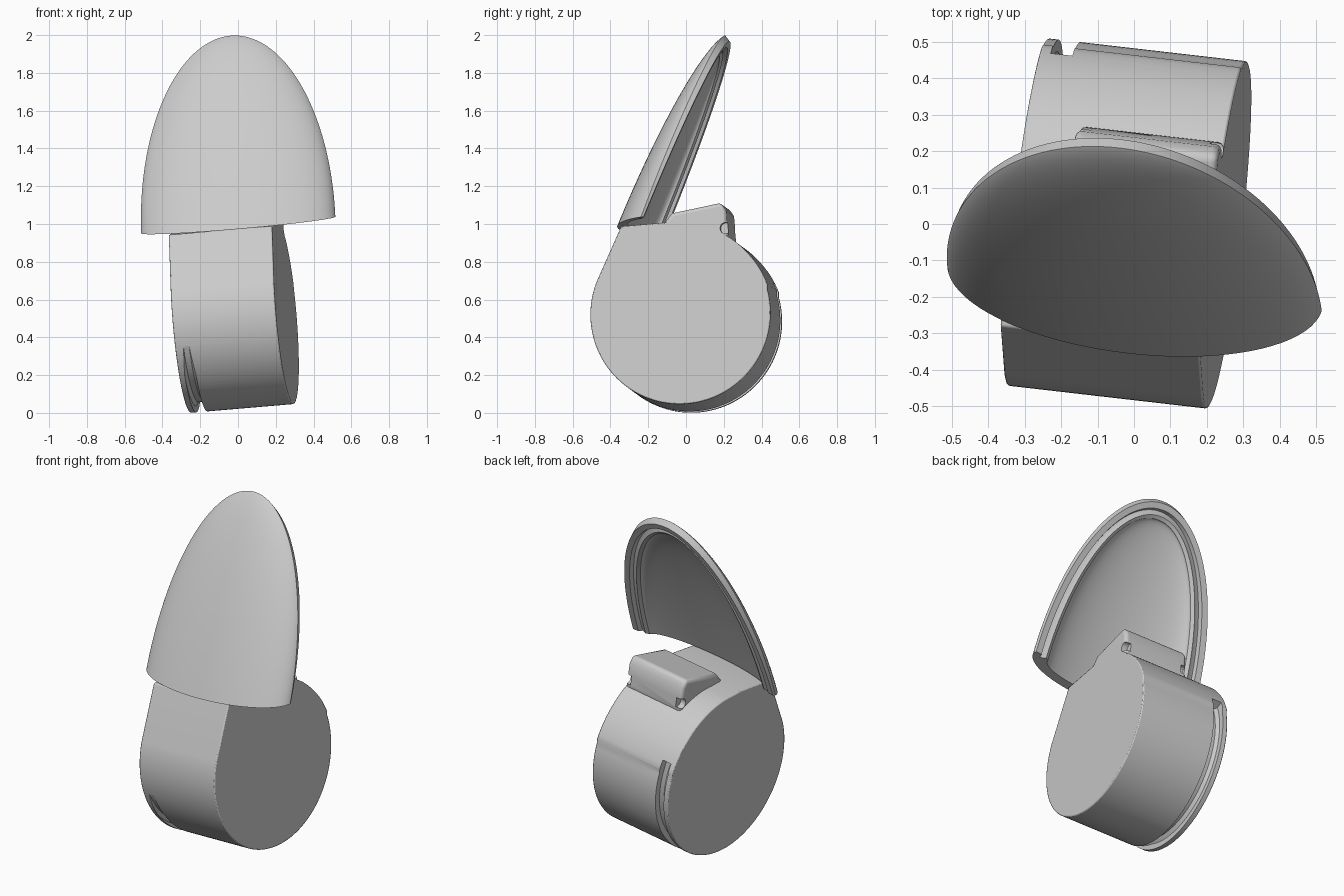
import bpy, bmesh
from math import sin, cos, pi, radians
from mathutils import Vector, Matrix

old = bpy.data.objects.get("Cube")
if old:
    bpy.data.objects.remove(old, do_unlink=True)

grey = bpy.data.materials.new("light_grey")
grey.use_nodes = True
grey.diffuse_color = (0.6, 0.6, 0.6, 1)
grey.node_tree.nodes["Principled BSDF"].inputs["Base Color"].default_value = (0.6, 0.6, 0.6, 1)

# Shared tilted axis of the drum and the shield
axis = Vector((1, -0.115, 0.085)).normalized()


def frame(origin, up_hint):
    """Matrix with X along the axis, Z near the hint and Y to the back."""
    z = (up_hint - axis * up_hint.dot(axis)).normalized()
    y = z.cross(axis)
    m = Matrix((axis, y, z)).transposed().to_4x4()
    m.translation = origin
    return m


drum_frame = frame(Vector((0.255, -0.03, 0.525)), Vector((0, 0, 1)))
shield_frame = frame(Vector((0.003, -0.166, 0.995)), Vector((-0.013, 0.4, 0.985)))


def loft(name, rings, matrix):
    """Skin a list of closed loops and cap both ends."""
    bm = bmesh.new()
    loops = [[bm.verts.new(p) for p in ring] for ring in rings]
    for a, b in zip(loops, loops[1:]):
        for i in range(len(a)):
            j = (i + 1) % len(a)
            bm.faces.new((a[i], a[j], b[j], b[i]))
    bm.faces.new(loops[0][::-1])
    bm.faces.new(loops[-1])
    bmesh.ops.remove_doubles(bm, verts=bm.verts, dist=0.0002)
    bmesh.ops.recalc_face_normals(bm, faces=bm.faces)
    mesh = bpy.data.meshes.new(name)
    bm.to_mesh(mesh)
    bm.free()
    mesh.materials.append(grey)
    obj = bpy.data.objects.new(name, mesh)
    obj.matrix_world = matrix
    bpy.context.collection.objects.link(obj)
    return obj


def extrude(name, profile, x0, x1, matrix):
    return loft(name, [[(x, y, z) for y, z in profile] for x in (x0, x1)], matrix)


def cut(obj, cutter):
    mod = obj.modifiers.new("cut", "BOOLEAN")
    mod.operation = "DIFFERENCE"
    mod.solver = "EXACT"
    mod.object = cutter
    cutter.hide_render = True
    cutter.hide_set(True)


def bevel(obj, width, segments):
    mod = obj.modifiers.new("bevel", "BEVEL")
    mod.width = width
    mod.segments = segments
    mod.limit_method = "ANGLE"
    mod.angle_limit = radians(40)


def smooth(obj):
    bpy.ops.object.select_all(action="DESELECT")
    obj.select_set(True)
    bpy.context.view_layer.objects.active = obj
    bpy.ops.object.shade_smooth_by_angle(angle=radians(35))


# Drum: round body with a straight front rising to a nearly flat top
length = 0.552
radius = 0.48
profile = [(-0.08, 0.485), (-0.32, 0.465)]
for deg in range(160, 453, 3):
    lip = max(0, 1 - (deg - 378) / 24) if deg >= 378 else 0
    r = radius + 0.008 * lip
    profile.append((r * cos(radians(deg)), r * sin(radians(deg))))
drum = extrude("drum", profile, -length, 0, drum_frame)
bevel(drum, 0.006, 2)

# Groove beside the thin end rim, fading out towards the front
rings = []
steps = 60
for k in range(steps + 1):
    f = k / steps
    a = radians(25 - 191 * f)
    inner = radius - 0.055 * min(1, (1 - f) * 3.5) + 0.002
    groove = [(0.03, 0.55), (0.03, inner + 0.02), (0.045, inner),
              (0.075, inner), (0.09, inner + 0.02), (0.09, 0.55)]
    rings.append([(x - length, r * cos(a), r * sin(a)) for x, r in groove])
cut(drum, loft("groove_cutter", rings, drum_frame))
smooth(drum)

# Hinge block on top of the drum, with a small notch at each end
block = extrude("hinge_block", [(-0.1, 0.38), (-0.09, 0.485), (-0.05, 0.535), (0.21, 0.59),
                                (0.237, 0.55), (0.25, 0.42), (0.23, 0.36)],
                -0.4, 0, drum_frame)
bevel(block, 0.018, 3)
for i, x in enumerate((-0.4, 0.0)):
    circle = [(0.235 + 0.028 * cos(t * pi / 8), 0.455 + 0.03 * sin(t * pi / 8))
              for t in range(16)]
    cut(block, extrude("notch_cutter_%d" % i, circle, x - 0.035, x + 0.035, drum_frame))
smooth(block)

# Shield: half-ellipsoid shell with an edge band, a ridged rim and a hollow back
W, D, S = 0.519, 0.168, 1.07
arc = [pi * i / 40 for i in range(41)]
lips = [(0.512, 0.0, 1.05), (0.475, 0.002, 1.015), (0.468, 0.026, 1.008),
        (0.452, 0.022, 0.995), (0.435, 0.014, 0.98)]


def section(t):
    """Closed cross-section of the shell at height fraction t."""
    r = max(0, 1 - t * t) ** 0.5
    fill = 0.995 - 0.035 * t
    pts = [(W * r * cos(a), D * (1 - fill * (t * t + (r * cos(a)) ** 2)) ** 0.5, S * t)
           for a in arc]
    pts += [(-w * r, n, s * t) for w, n, s in lips]
    pts += [(0.415 * r * cos(a), 0.025 + 0.095 * r * sin(a), 0.96 * t) for a in arc[::-1]]
    pts += [(w * r, n, s * t) for w, n, s in lips[::-1]]
    return [(x, -n, s - 0.55 * n * (1 - t)) for x, n, s in pts]


shield = loft("shield", [section(sin(pi / 2 * k / 40)) for k in range(41)], shield_frame)
smooth(shield)
